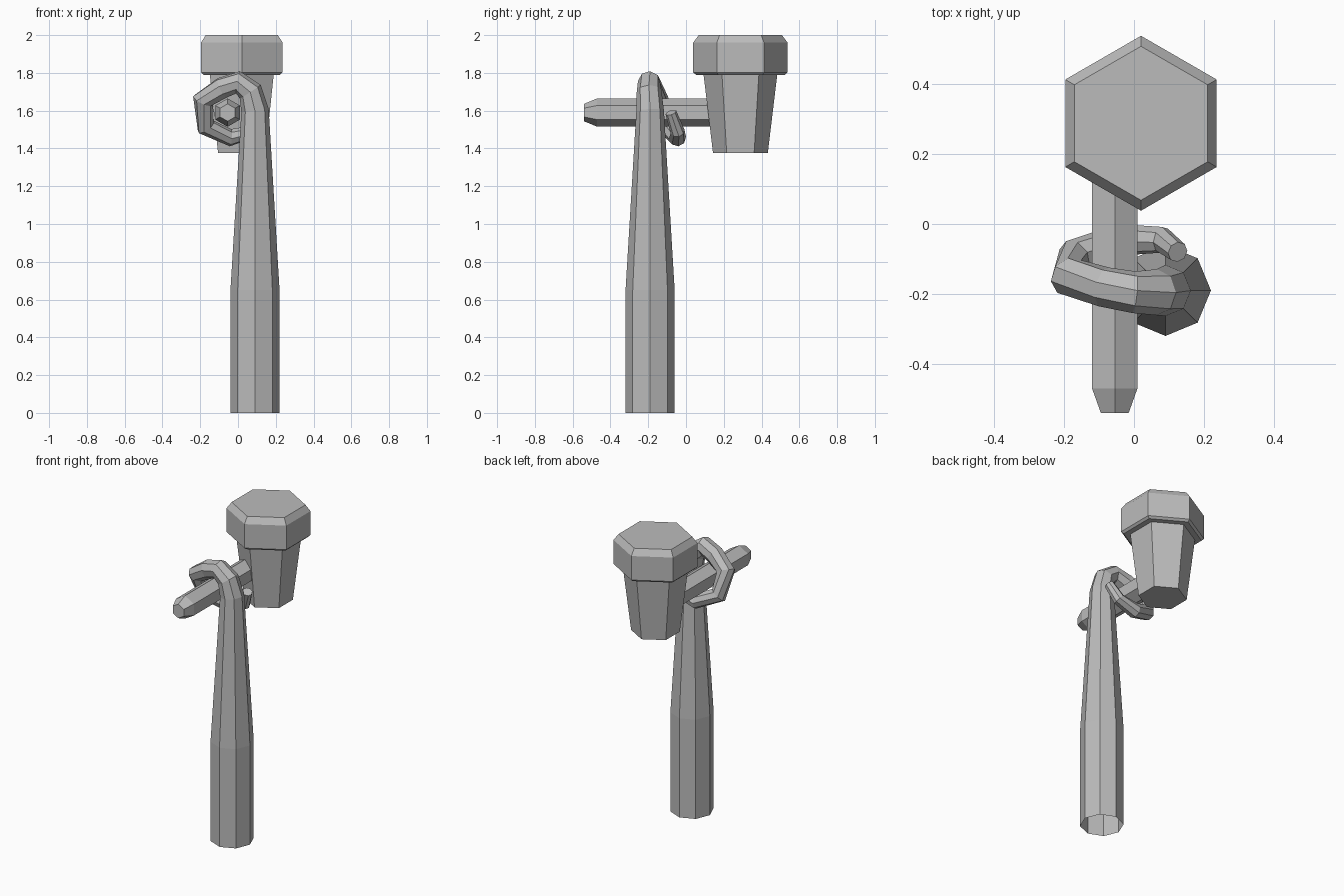
import bpy, bmesh
from math import sin, cos, pi
from mathutils import Vector

cube = bpy.data.objects.get("Cube")
if cube:
    bpy.data.objects.remove(cube, do_unlink=True)

# One plain grey material
grey = bpy.data.materials.new("plain_grey")
grey.use_nodes = True
colour = (0.5, 0.5, 0.5, 1)
grey.diffuse_color = colour
grey.node_tree.nodes["Principled BSDF"].inputs["Base Color"].default_value = colour


def sweep(name, stations, sides, side_axis, phase=0.0, cap_start=True):
    """Skin flat-sided rings along (x, y, z, radius) stations."""
    points = [Vector(s[:3]) for s in stations]
    last = len(points) - 1
    u = Vector(side_axis)
    bm = bmesh.new()
    rings = []
    for i, (p, s) in enumerate(zip(points, stations)):
        before = (p - points[max(i - 1, 0)]).normalized()
        after = (points[min(i + 1, last)] - p).normalized()
        t = (before + after).normalized()
        u = (u - t * u.dot(t)).normalized()
        v = t.cross(u)
        ring = []
        for k in range(sides):
            a = phase + 2 * pi * k / sides
            ring.append(bm.verts.new(p + s[3] * (u * cos(a) + v * sin(a))))
        rings.append(ring)
    for low, high in zip(rings, rings[1:]):
        for k in range(sides):
            n = (k + 1) % sides
            bm.faces.new((low[k], low[n], high[n], high[k]))
    if cap_start:
        bm.faces.new(rings[0][::-1])
    bm.faces.new(rings[-1])
    bmesh.ops.recalc_face_normals(bm, faces=bm.faces)
    mesh = bpy.data.meshes.new(name)
    bm.to_mesh(mesh)
    bm.free()
    mesh.materials.append(grey)
    obj = bpy.data.objects.new(name, mesh)
    bpy.context.collection.objects.link(obj)
    return obj


# Tapered handle whose thin end coils around the crossbar, open at the foot
sweep("coiled_handle", [
    (0.09, -0.19, 0, 0.13),
    (0.09, -0.19, 0.65, 0.13),
    (0.09, -0.19, 1.6, 0.073),
    (0.065, -0.195, 1.7, 0.066),
    (0, -0.195, 1.75, 0.06),
    (-0.085, -0.18, 1.72, 0.058),
    (-0.185, -0.15, 1.655, 0.058),
    (-0.17, -0.095, 1.515, 0.052),
    (-0.04, -0.045, 1.457, 0.046),
    (0.08, -0.045, 1.49, 0.038),
    (0.125, -0.08, 1.59, 0.03),
], 8, (1, 0, 0), cap_start=False)

# Six-sided crossbar with a chamfered front tip
bar = [(-0.54, 0.046), (-0.47, 0.075), (0.22, 0.075)]
sweep("crossbar", [(-0.055, y, 1.59, r) for y, r in bar], 6, (0, 0, 1))

# Six-sided tapered head with a wide bevelled collar
head = [(1.375, 0.145), (1.79, 0.195), (1.79, 0.235), (1.803, 0.25),
        (1.96, 0.25), (2.0, 0.22)]
sweep("hammer_head", [(0.02, 0.288, z, r) for z, r in head], 6, (0, 1, 0))
